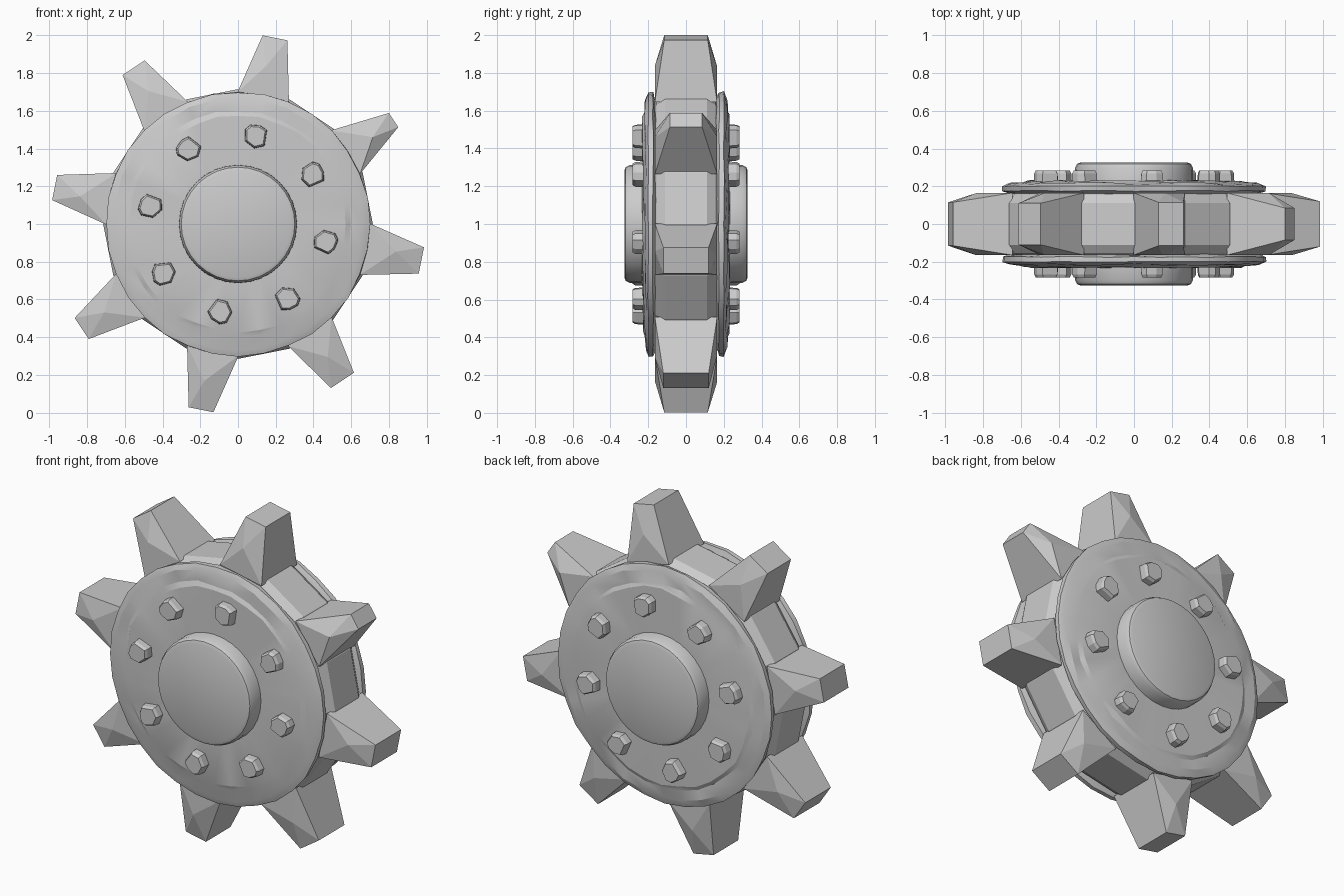
import bpy, bmesh, math, random
from math import radians

if "Cube" in bpy.data.objects:
    bpy.data.objects.remove(bpy.data.objects["Cube"])
random.seed(4)
CZ = 1.0  # height of the wheel axis


def polar(r, a, y, t=0.0):
    """Point at radius r, angle a, depth y, shifted t along the tangent."""
    c, s = math.cos(a), math.sin(a)
    return (r * c - t * s, y, CZ + r * s + t * c)


def finish(bm, name, smooth=None):
    bmesh.ops.recalc_face_normals(bm, faces=bm.faces)
    me = bpy.data.meshes.new(name)
    bm.to_mesh(me)
    bm.free()
    ob = bpy.data.objects.new(name, me)
    bpy.context.collection.objects.link(ob)
    if smooth:
        bpy.ops.object.select_all(action='DESELECT')
        ob.select_set(True)
        bpy.context.view_layer.objects.active = ob
        bpy.ops.object.shade_smooth_by_angle(angle=radians(smooth))
    return ob


def lathe(name, half, sides, jitter=0.0, smooth=None):
    """Solid of revolution about y; half = (radius, y, jitter factor) from +y face to the middle."""
    bm = bmesh.new()
    rings = []
    for sign, prof in ((1, half), (-1, half[::-1])):
        for r, y, k in prof:
            rings.append([bm.verts.new(polar(
                r + k * random.uniform(-jitter, jitter), i * math.tau / sides,
                sign * (y + 0.6 * k * random.uniform(-jitter, jitter))))
                for i in range(sides)])
    for a, b in zip(rings, rings[1:]):
        for i in range(sides):
            j = (i + 1) % sides
            bm.faces.new((a[i], a[j], b[j], b[i]))
    bm.faces.new(rings[0])
    bm.faces.new(rings[-1])
    return finish(bm, name, smooth)


def hull(name, pts):
    bm = bmesh.new()
    for p in pts:
        bm.verts.new(p)
    bmesh.ops.convex_hull(bm, input=bm.verts)
    bmesh.ops.dissolve_limit(bm, angle_limit=radians(1), verts=bm.verts, edges=bm.edges)
    return finish(bm, name)


# Central drum, sixteen sides
lathe("drum", [(0.64, 0.185, 0), (0.685, 0.155, 0), (0.715, 0.11, 0)], 16)

# Hammered rim plates on both sides, with a slightly raised inner disc
for side, name in ((1, "rear"), (-1, "front")):
    prof = [(0.55, 0.12, 0), (0.675, 0.165, 0.6), (0.698, 0.175, 0.5), (0.700, 0.20, 0.5),
            (0.665, 0.215, 1), (0.60, 0.218, 1), (0.575, 0.229, 1), (0.30, 0.232, 0)]
    bm = bmesh.new()
    n = 32
    rings = [[bm.verts.new(polar(r + k * random.uniform(-0.008, 0.008), i * math.tau / n,
                                 side * (y + k * random.uniform(-0.006, 0.006))))
              for i in range(n)] for r, y, k in prof]
    for a, b in zip(rings, rings[1:]):
        for i in range(n):
            j = (i + 1) % n
            bm.faces.new((a[i], a[j], b[j], b[i]))
    bm.faces.new(rings[0])
    bm.faces.new(rings[-1])
    finish(bm, name + "_rim_plate", 20)

# Hub caps with a rounded edge
lathe("hub", [(0.283, 0.326, 0), (0.301, 0.319, 0), (0.312, 0.298, 0), (0.314, 0.20, 0)],
      32, smooth=30)

# Eight teeth: (tip radius, tip half width, tip half depth), anticlockwise
teeth = [(1.006, 0.067, 0.115), (0.996, 0.070, 0.11), (0.991, 0.068, 0.115), (0.997, 0.067, 0.12),
         (1.004, 0.067, 0.115), (0.997, 0.073, 0.12), (0.991, 0.071, 0.12), (0.992, 0.045, 0.085)]
# Stud outline: radial and tangential offsets
outline = [(-0.062, 0.0), (-0.045, -0.05), (0.035, -0.055), (0.055, -0.02),
           (0.055, 0.03), (0.03, 0.055), (-0.03, 0.05)]

for i, (r, w, d) in enumerate(teeth):
    a = radians(78.75 + 45 * i)
    pts = [polar(0.85, a, 0.165 * s, random.uniform(-0.02, 0.02)) for s in (-1, 1)]
    for s in (-1, 1):
        for t in (-1, 1):
            pts.append(polar(r, a, s * d, t * w))
            pts.append(polar(0.685, a, s * 0.165, t * 0.139))
    hull(f"tooth_{i + 1}", pts)

    # Matching stud on each face of the disc
    q = random.uniform(-0.6, 0.6)
    for side, name in ((-1, "front"), (1, "rear")):
        pts = []
        for u, v in outline:
            x, z = u * math.cos(q) - v * math.sin(q), u * math.sin(q) + v * math.cos(q)
            for y, k in ((0.20, 1.08), (0.268, 1.03), (0.284, 0.88)):
                pts.append(polar(0.475 + x * k, a, side * y, z * k))
        hull(f"{name}_stud_{i + 1}", pts)
